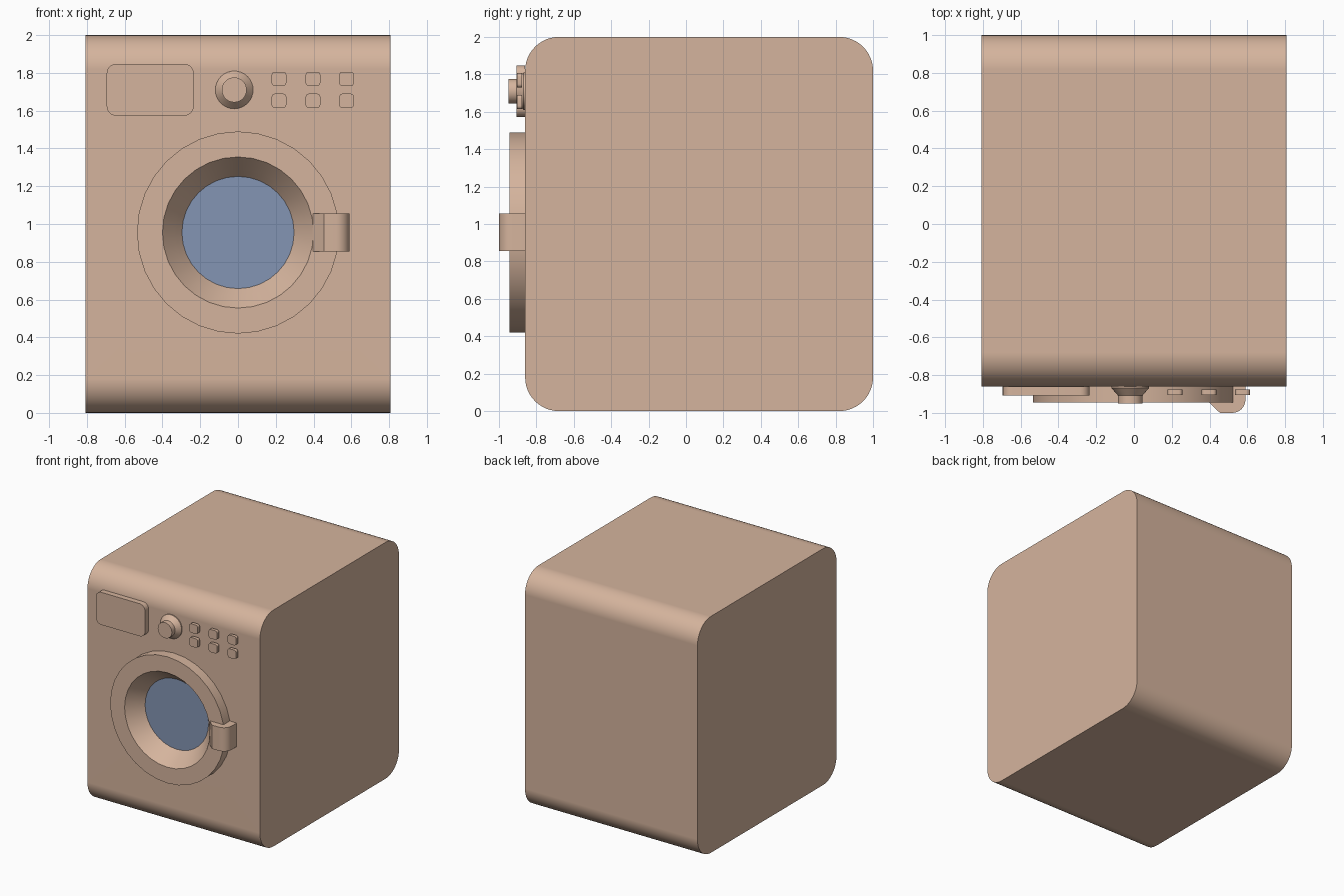
import bpy, bmesh, math
from mathutils import Vector

if "Cube" in bpy.data.objects:
    bpy.data.objects.remove(bpy.data.objects["Cube"])


def material(name, rgb):
    m = bpy.data.materials.new(name)
    m.diffuse_color = (*rgb, 1)
    m.use_nodes = True
    m.node_tree.nodes["Principled BSDF"].inputs["Base Color"].default_value = m.diffuse_color
    return m


TAN = material("tan enamel", (0.665, 0.456, 0.337))
BLUE = material("blue glass", (0.231, 0.301, 0.456))


def finish(name, bm, mat, angle=35):
    bmesh.ops.recalc_face_normals(bm, faces=bm.faces[:])
    me = bpy.data.meshes.new(name)
    bm.to_mesh(me)
    bm.free()
    me.materials.append(mat)
    ob = bpy.data.objects.new(name, me)
    bpy.context.collection.objects.link(ob)
    for o in bpy.context.selected_objects:
        o.select_set(False)
    ob.select_set(True)
    bpy.context.view_layer.objects.active = ob
    bpy.ops.object.shade_smooth_by_angle(angle=math.radians(angle))
    return ob


def rounded_rect(u0, u1, v0, v1, r, n):
    pts = []
    corners = [(u1 - r, v1 - r), (u0 + r, v1 - r), (u0 + r, v0 + r), (u1 - r, v0 + r)]
    for k, (u, v) in enumerate(corners):
        for i in range(n + 1):
            a = math.pi / 2 * (k + i / n)
            pts.append((u + r * math.cos(a), v + r * math.sin(a)))
    return pts


def prism(name, pts, axis, lo, hi, mat=TAN):
    """Extrude a 2D profile along x, y or z from lo to hi."""
    place = {"x": lambda u, v, w: (w, u, v),
             "y": lambda u, v, w: (u, w, v),
             "z": lambda u, v, w: (u, v, w)}[axis]
    bm = bmesh.new()
    a, b = [[bm.verts.new(place(u, v, w)) for u, v in pts] for w in (lo, hi)]
    bm.faces.new(a)
    bm.faces.new(b)
    for i in range(len(pts)):
        j = (i + 1) % len(pts)
        bm.faces.new((a[i], a[j], b[j], b[i]))
    return finish(name, bm, mat)


def lathe(name, profile, cx, cz, seg=32, ring=False, mat=TAN):
    """Turn (radius, y) points about a y-parallel axis; ring joins last to first."""
    bm = bmesh.new()
    loops = []
    for r, y in profile:
        loops.append([bm.verts.new((cx + r * math.cos(2 * math.pi * i / seg), y,
                                    cz + r * math.sin(2 * math.pi * i / seg)))
                      for i in range(seg)])
    pairs = list(zip(loops, loops[1:]))
    if ring:
        pairs.append((loops[-1], loops[0]))
    else:
        bm.faces.new(loops[0])
        bm.faces.new(loops[-1])
    for a, b in pairs:
        for i in range(seg):
            j = (i + 1) % seg
            bm.faces.new((a[i], a[j], b[j], b[i]))
    return finish(name, bm, mat, 30)


DOOR_Z = 0.955
FRONT = -0.86

# Cabinet with a conical recess cut for the door
cabinet = prism("cabinet", rounded_rect(FRONT, 1.0, 0, 2.0, 0.18, 12), "x", -0.807, 0.807)
cutter = lathe("recess_cutter", [(0.444, -1.0), (0.295, -0.815)], 0, DOOR_Z)
cutter.hide_render = True
mod = cabinet.modifiers.new("recess", "BOOLEAN")
mod.object = cutter
mod.operation = "DIFFERENCE"
mod.solver = "EXACT"
bpy.context.view_layer.objects.active = cabinet
cutter.select_set(False)
cabinet.select_set(True)
bpy.ops.object.modifier_apply(modifier=mod.name)
bpy.data.objects.remove(cutter)
bpy.ops.object.shade_smooth_by_angle(angle=math.radians(35))
weighted = cabinet.modifiers.new("even_shading", "WEIGHTED_NORMAL")
weighted.keep_sharp = True

# Door ring and glass
lathe("door_ring", [(0.535, FRONT), (0.535, -0.945), (0.40, -0.945), (0.331, FRONT)],
      0, DOOR_Z, ring=True)
lathe("door_glass", [(0.297, -0.818), (0.295, -0.814)], 0, DOOR_Z, mat=BLUE)

# Door handle
arc = [(0.52 + 0.07 * math.sin(a), -0.93 - 0.07 * math.cos(a))
       for a in [math.pi / 2 * i / 8 for i in range(9)]]
prism("door_handle", [(0.395, -0.942), (0.455, -1.0)] + arc + [(0.59, FRONT), (0.46, FRONT)],
      "z", DOOR_Z - 0.1, DOOR_Z + 0.1)

# Detergent drawer
prism("detergent_drawer", rounded_rect(-0.695, -0.235, 1.573, 1.848, 0.05, 6), "y", -0.907, FRONT)

# Program knob
lathe("program_knob", [(0.10, FRONT), (0.10, -0.868), (0.066, -0.907), (0.066, -0.95)], -0.02, 1.71)

# Two rows of three buttons
for row, z in enumerate((1.768, 1.652)):
    for col, x in enumerate((0.217, 0.397, 0.575)):
        prism(f"button_{row + 1}_{col + 1}",
              rounded_rect(x - 0.039, x + 0.039, z - 0.038, z + 0.038, 0.018, 4),
              "y", -0.904, -0.876)
